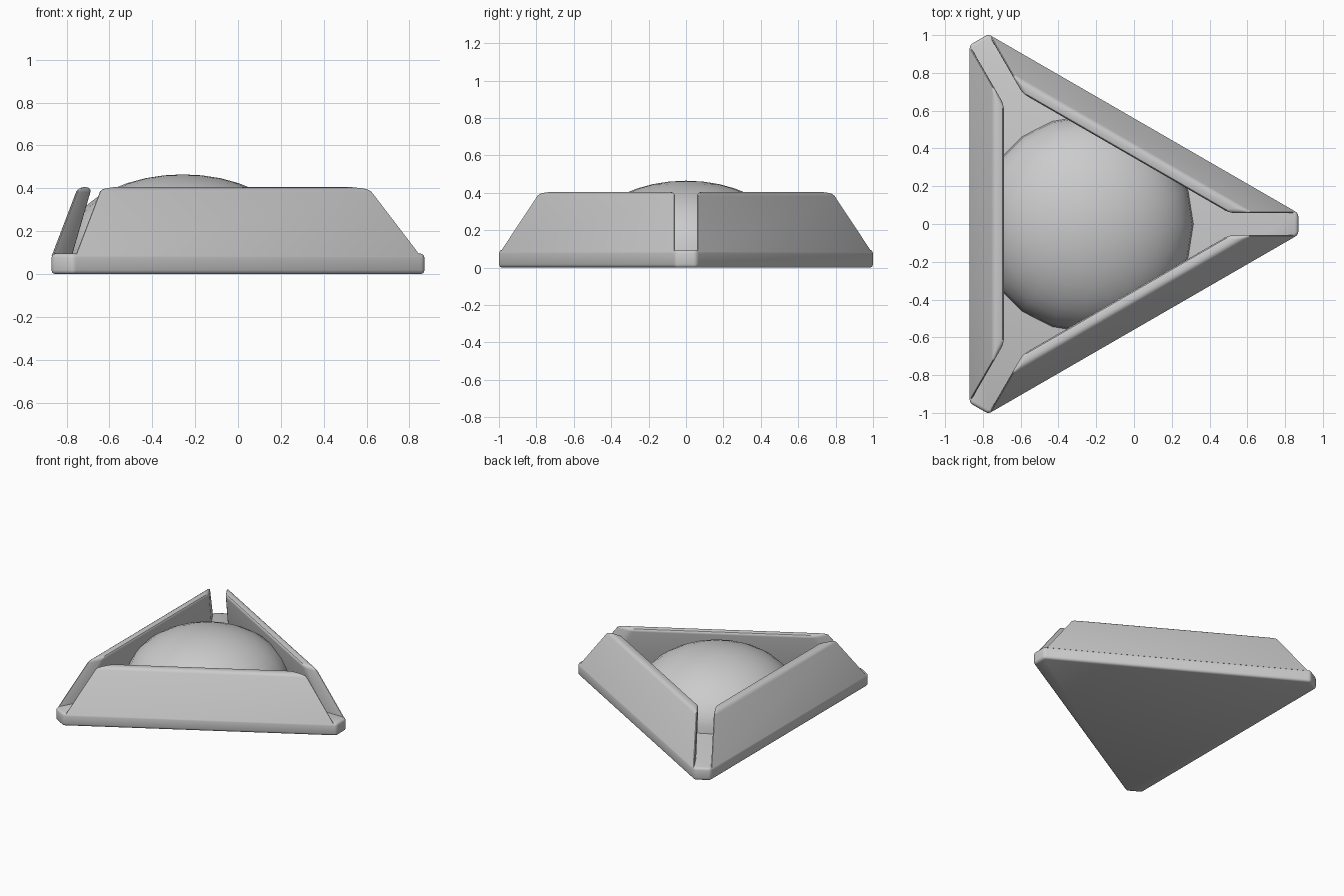
import bpy, bmesh, math
from mathutils import Matrix, Vector

if "Cube" in bpy.data.objects:
    bpy.data.objects.remove(bpy.data.objects["Cube"])

CX = -0.257          # centre of the triangle
INR = 0.613          # inradius of the base
ROOT3 = math.sqrt(3)


def finish(bm, name, angle=35):
    bmesh.ops.recalc_face_normals(bm, faces=bm.faces)
    mesh = bpy.data.meshes.new(name)
    bm.to_mesh(mesh)
    bm.free()
    ob = bpy.data.objects.new(name, mesh)
    bpy.context.collection.objects.link(ob)
    bpy.ops.object.select_all(action='DESELECT')
    ob.select_set(True)
    bpy.context.view_layer.objects.active = ob
    bpy.ops.object.shade_smooth_by_angle(angle=math.radians(angle))
    return ob


# Base plate: triangle with cut corners and rounded edges
bm = bmesh.new()
reach = 1.127
half = (2 * INR - reach) / ROOT3
outline = []
for k in range(3):
    a = k * math.tau / 3
    for s in (-half, half):
        outline.append(bm.verts.new((CX + reach * math.cos(a) - s * math.sin(a),
                                     reach * math.sin(a) + s * math.cos(a), 0)))
face = bm.faces.new(outline)
ext = bmesh.ops.extrude_face_region(bm, geom=[face])
bmesh.ops.translate(bm, vec=(0, 0, 0.095),
                    verts=[v for v in ext["geom"] if isinstance(v, bmesh.types.BMVert)])
bmesh.ops.recalc_face_normals(bm, faces=bm.faces)
bmesh.ops.bevel(bm, geom=bm.edges[:], offset=0.018, segments=3, profile=0.5, affect='EDGES')
finish(bm, "base_plate")


# Leaning wall panels with mitred ends, leaving a slot at each corner
def wall_panel(name, angle):
    bm = bmesh.new()
    profile = [(0.612, 0.085), (0.49, 0.405), (0.425, 0.405), (0.518, 0.085)]
    ends = []
    for side in (-1, 1):
        ends.append([bm.verts.new((r, side * (r * ROOT3 - 0.115), z)) for r, z in profile])
    bm.faces.new(ends[0])
    bm.faces.new(ends[1][::-1])
    for i in range(4):
        j = (i + 1) % 4
        bm.faces.new((ends[0][i], ends[1][i], ends[1][j], ends[0][j]))
    bmesh.ops.recalc_face_normals(bm, faces=bm.faces)
    edges = [e for e in bm.edges if max(v.co.z for v in e.verts) > 0.1]
    bmesh.ops.bevel(bm, geom=edges, offset=0.024, segments=3, profile=0.5, affect='EDGES')
    bm.transform(Matrix.Translation((CX, 0, 0)) @ Matrix.Rotation(angle, 4, 'Z'))
    finish(bm, name)


for name, deg in (("left_wall", 180), ("front_wall", -60), ("back_wall", 60)):
    wall_panel(name, math.radians(deg))

# Flattened dome in the middle
bm = bmesh.new()
bmesh.ops.create_uvsphere(bm, u_segments=20, v_segments=20, radius=1)
bmesh.ops.delete(bm, geom=[v for v in bm.verts if v.co.z < -0.01], context='VERTS')
bm.transform(Matrix.Translation((CX, 0, 0.09)) @ Matrix.Diagonal((0.572, 0.572, 0.375, 1)))
finish(bm, "dome", 60)
